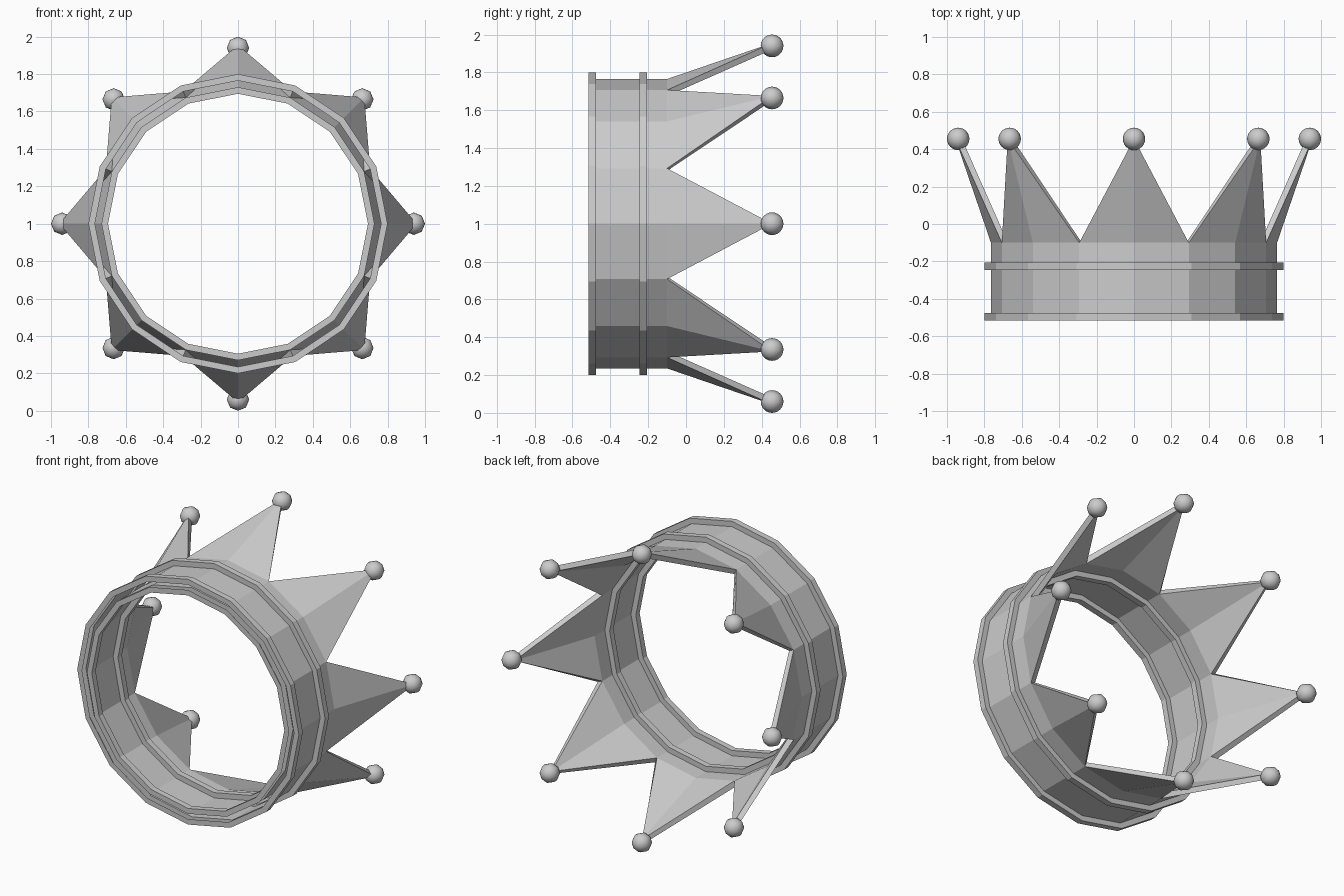
import bpy, bmesh
from math import sin, cos, pi
from mathutils import Matrix, Vector

if "Cube" in bpy.data.objects:
    bpy.data.objects.remove(bpy.data.objects["Cube"], do_unlink=True)

SIDES = 16
STEP = 2 * pi / SIDES
OUT, IN = 0.765, 0.73      # wall radii
LIP = 0.035                # how far the hoops stand proud
RIM_Y, TIP_Y = -0.10, 0.455
TIP_OUT, TIP_IN, BALL_R = 0.955, 0.92, 0.06

grey = bpy.data.materials.new("plain grey")
grey.use_nodes = True
grey.diffuse_color = (0.6, 0.6, 0.6, 1)
grey.node_tree.nodes["Principled BSDF"].inputs["Base Color"].default_value = (0.6, 0.6, 0.6, 1)


def polar(r, i, y):
    """Point on the crown, whose axis runs along y at z = 1."""
    return Vector((r * cos(i * STEP), y, 1 + r * sin(i * STEP)))


def face(bm, points, flip=False):
    points = points[::-1] if flip else points
    bm.faces.new([bm.verts.new(p) for p in points])


def finish(bm, name, smooth=False):
    bmesh.ops.remove_doubles(bm, verts=bm.verts, dist=0.0005)
    for f in bm.faces:
        f.smooth = smooth
    mesh = bpy.data.meshes.new(name)
    bm.to_mesh(mesh)
    bm.free()
    mesh.materials.append(grey)
    obj = bpy.data.objects.new(name, mesh)
    bpy.context.collection.objects.link(obj)


# Double-walled band with two hoops, open at the front
def wall_profile(r, lip):
    profile = []
    for y0, y1 in ((-0.515, -0.475), (-0.245, -0.205)):
        profile += [(r, y0), (r + lip, y0), (r + lip, y1), (r, y1)]
    return profile + [(r, RIM_Y)]


bm = bmesh.new()
for radius, lip, flip in ((OUT, LIP, False), (IN, -LIP, True)):
    profile = wall_profile(radius, lip)
    for (r0, y0), (r1, y1) in zip(profile, profile[1:]):
        for i in range(SIDES):
            face(bm, [polar(r0, i, y0), polar(r1, i, y1),
                      polar(r1, i + 1, y1), polar(r0, i + 1, y0)], flip)
finish(bm, "crown_band")

# Eight flared points, each with an outer skin, inner skin and edges
bm = bmesh.new()
for i in range(0, SIDES, 2):
    skins = []
    for r, tip_r, flip in ((OUT, TIP_OUT, False), (IN, TIP_IN, True)):
        left, mid, right = (polar(r, i + k, RIM_Y) for k in (-1, 0, 1))
        tip = polar(tip_r, i, TIP_Y)
        face(bm, [left, tip, mid], flip)
        face(bm, [mid, tip, right], flip)
        skins.append((left, right, tip))
    outer, inner = skins
    for side in (0, 1):
        face(bm, [outer[side], inner[side], inner[2], outer[2]], side == 1)
finish(bm, "crown_points")

# Balls on the tips
bm = bmesh.new()
for i in range(0, SIDES, 2):
    place = Matrix.Translation(polar(1 - BALL_R, i, TIP_Y)) @ Matrix.Rotation(pi / 2, 4, 'X')
    bmesh.ops.create_uvsphere(bm, u_segments=8, v_segments=12, radius=BALL_R, matrix=place)
finish(bm, "tip_balls", smooth=True)
